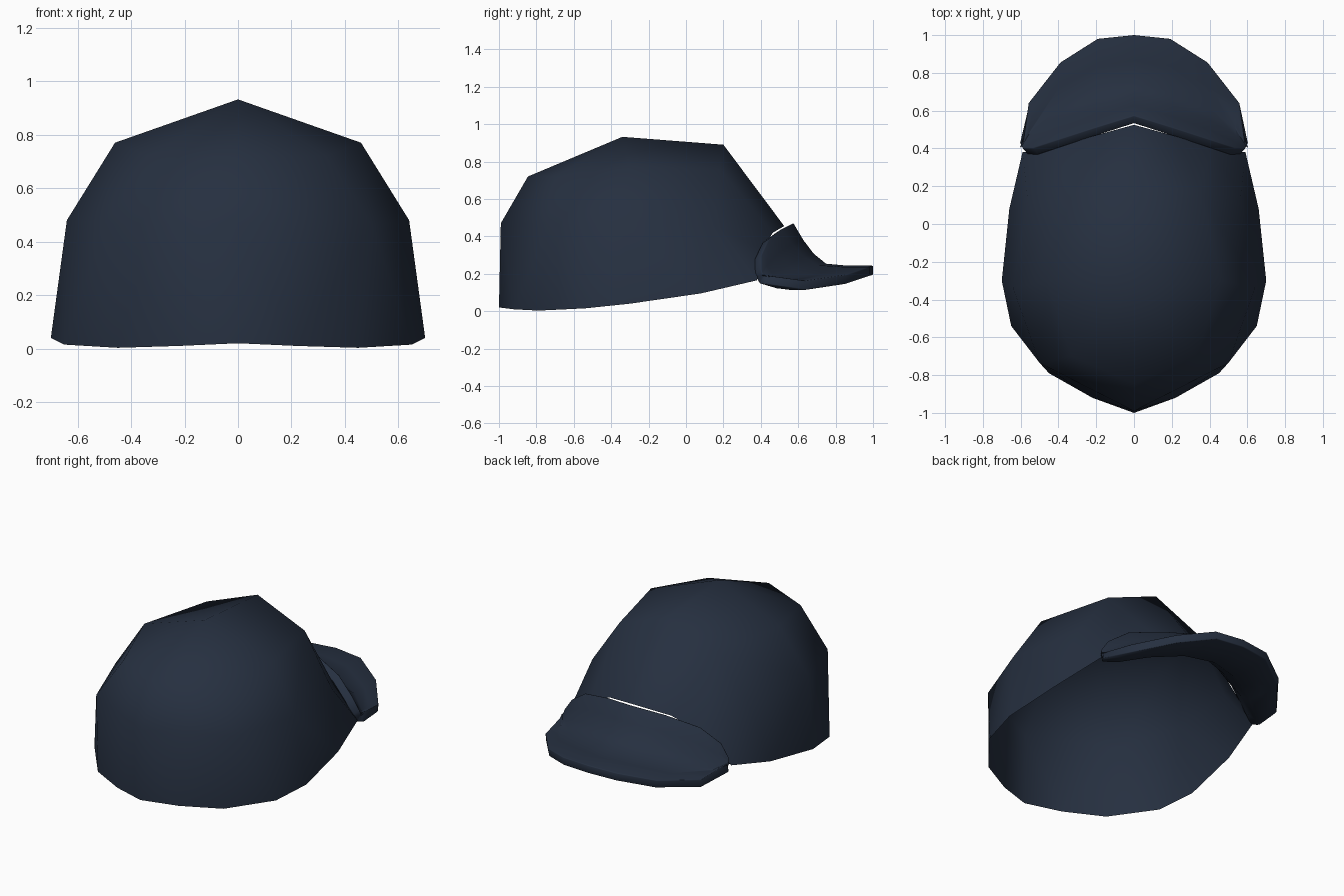
import bpy, bmesh
from mathutils import Vector

if "Cube" in bpy.data.objects:
    bpy.data.objects.remove(bpy.data.objects["Cube"])

cloth = bpy.data.materials.new("dark_navy_cloth")
cloth.diffuse_color = (0.019, 0.029, 0.051, 1)
cloth.use_nodes = True
cloth.node_tree.nodes["Principled BSDF"].inputs["Base Color"].default_value = cloth.diffuse_color


def half_object(name, points, faces):
    """Smooth mesh of the right half, mirrored across x = 0."""
    mesh = bpy.data.meshes.new(name)
    bm = bmesh.new()
    verts = [bm.verts.new(p) for p in points]
    for f in faces:
        bm.faces.new([verts[i] for i in f])
    for f in bm.faces:
        f.smooth = True
    bmesh.ops.recalc_face_normals(bm, faces=bm.faces[:])
    if sum(f.normal.z for f in bm.faces) < 0:
        bmesh.ops.reverse_faces(bm, faces=bm.faces[:])
    bm.to_mesh(mesh)
    bm.free()
    mesh.materials.append(cloth)
    obj = bpy.data.objects.new(name, mesh)
    bpy.context.collection.objects.link(obj)
    m = obj.modifiers.new("mirror", 'MIRROR')
    m.use_clip = True
    m.merge_threshold = 0.002
    return obj


# Crown: open shell, from the bottom rim up to the apex
rim = [(0, -1, .02), (.22, -.92, .01), (.45, -.79, .003), (.65, -.54, .015),
       (.70, -.30, .04), (.66, .08, .095), (.59, .38, .165), (.41, .405, .33),
       (.22, .465, .42), (0, .525, .455)]
middle = [(0, -.99, .47), (.50, -.735, .465), (.64, -.34, .48), (.565, .15, .455)]
upper = [(0, -.845, .72), (.33, -.70, .72), (.46, -.30, .77), (.35, .18, .76),
         (0, .20, .89)]
apex = [(0, -.34, .932)]
M, U, A = 10, 14, 19
crown_faces = [
    (0, 1, M), (1, M + 1, M), (1, 2, M + 1),                      # back wall
    (2, 3, M + 1), (3, M + 2, M + 1), (3, 4, M + 2),              # back corner
    (4, 5, M + 2), (5, M + 3, M + 2), (5, 6, M + 3),              # side wall
    (6, 7, M + 3), (7, 8, U + 3, M + 3), (8, 9, U + 4, U + 3),    # above the brim
    (M, M + 1, U + 1, U), (M + 1, M + 2, U + 2, U + 1),
    (M + 2, M + 3, U + 3, U + 2),
    (U, U + 1, A), (U + 1, U + 2, A), (U + 2, U + 3, A), (U + 3, U + 4, A)]
half_object("crown", rim + middle + upper + apex, crown_faces)

# Brim: swept from the inner arch to the outer edge with a concave profile
inner = [(0, .553, .457), (.20, .49, .425), (.40, .425, .375), (.52, .385, .29),
         (.575, .385, .21)]
outer = [(0, 1, .218), (.19, .98, .212), (.385, .855, .17), (.555, .64, .138),
         (.595, .43, .168)]
profile = [(0, 0), (.12, .38), (.25, .70), (.42, .95), (.70, 1.0), (1, 1)]
pts = []
for a, b in zip(inner, outer):
    a, b = Vector(a), Vector(b)
    for f, g in profile:
        p = a.lerp(b, f)
        p.z = a.z + (b.z - a.z) * g
        pts.append(p)
n = len(profile)
brim_faces = [(c * n + r, c * n + r + 1, (c + 1) * n + r + 1, (c + 1) * n + r)
              for c in range(len(inner) - 1) for r in range(n - 1)]
brim = half_object("brim", pts, brim_faces)
s = brim.modifiers.new("thickness", 'SOLIDIFY')
s.thickness = .05
s.offset = 0
b = brim.modifiers.new("rounded_edge", 'BEVEL')
b.width = .018
b.segments = 2
b.limit_method = 'ANGLE'
b.angle_limit = 1.0
